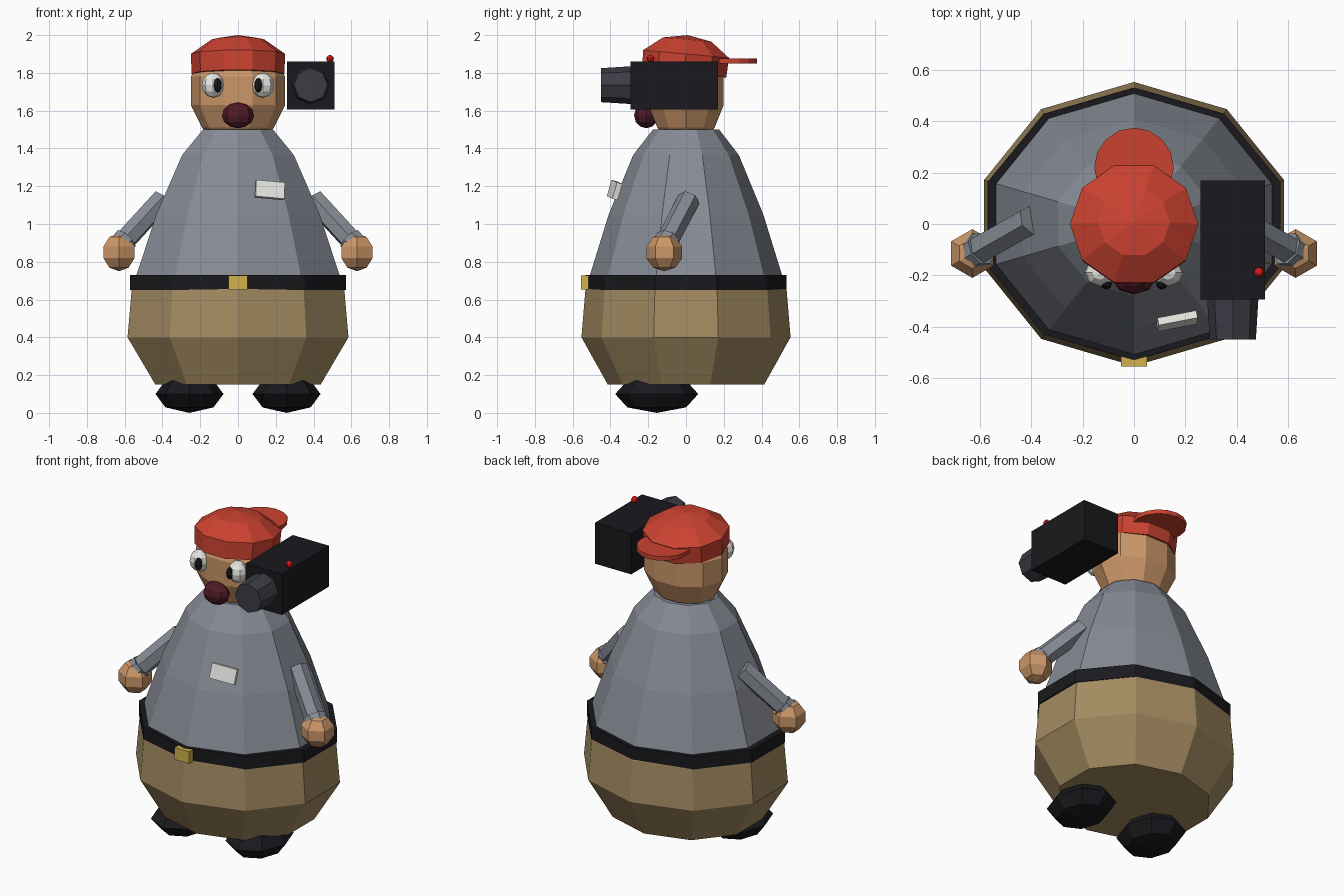
import bpy, bmesh
from math import sin, cos, pi
from mathutils import Vector, Matrix, Euler

if "Cube" in bpy.data.objects:
    bpy.data.objects.remove(bpy.data.objects["Cube"])

COLOURS = {
    "shirt_grey": (0.24, 0.26, 0.30), "khaki": (0.37, 0.26, 0.12), "black": (0.010, 0.010, 0.013),
    "gold": (0.65, 0.45, 0.07), "skin": (0.60, 0.31, 0.14), "red": (0.60, 0.055, 0.03),
    "white": (0.8, 0.8, 0.76), "maroon": (0.08, 0.01, 0.02), "lens_grey": (0.045, 0.045, 0.06),
    "lamp_red": (0.7, 0.01, 0.01),
}
MATS = {}
for key, rgb in COLOURS.items():
    MATS[key] = bpy.data.materials.new(key)
    MATS[key].diffuse_color = (*rgb, 1)


def finish(name, bm, colour):
    bmesh.ops.recalc_face_normals(bm, faces=bm.faces)
    mesh = bpy.data.meshes.new(name)
    bm.to_mesh(mesh)
    bm.free()
    mesh.materials.append(MATS[colour])
    ob = bpy.data.objects.new(name, mesh)
    bpy.context.collection.objects.link(ob)
    return ob


def lathe(name, profile, colour, ratio=0.9, sides=10, phase=pi / 2):
    """Stack of elliptical rings (x radius, z), capped at both ends."""
    bm = bmesh.new()
    rings = []
    for r, z in profile:
        angles = [phase + 2 * pi * i / sides for i in range(sides)]
        rings.append([bm.verts.new((r * cos(a), r * ratio * sin(a), z)) for a in angles])
    for low, high in zip(rings, rings[1:]):
        for i in range(sides):
            j = (i + 1) % sides
            bm.faces.new((low[i], low[j], high[j], high[i]))
    bm.faces.new(rings[0])
    bm.faces.new(rings[-1])
    return finish(name, bm, colour)


def ball(name, loc, radii, colour, seg=8, rings=6, rot=(0, 0, 0)):
    bm = bmesh.new()
    mat = Matrix.LocRotScale(Vector(loc), Euler(rot), Vector(radii))
    bmesh.ops.create_uvsphere(bm, u_segments=seg, v_segments=rings, radius=1, matrix=mat)
    return finish(name, bm, colour)


def box(name, loc, size, colour, rot=(0, 0, 0)):
    bm = bmesh.new()
    mat = Matrix.LocRotScale(Vector(loc), Euler(rot), Vector(size))
    bmesh.ops.create_cube(bm, size=1, matrix=mat)
    return finish(name, bm, colour)


def tube(name, a, b, r1, r2, colour, sides):
    """Capped cone from point a to point b."""
    a, b = Vector(a), Vector(b)
    bm = bmesh.new()
    turn = (b - a).to_track_quat('Z', 'Y').to_matrix().to_4x4()
    bmesh.ops.create_cone(bm, cap_ends=True, segments=sides, radius1=r1, radius2=r2,
                          depth=(b - a).length, matrix=Matrix.Translation((a + b) / 2) @ turn)
    return finish(name, bm, colour)


# Body
lathe("trousers", [(0.46, 0.15), (0.615, 0.40), (0.592, 0.65), (0.57, 0.72)], "khaki")
lathe("belt", [(0.60, 0.65), (0.60, 0.73)], "black", 0.885)
box("belt_buckle", (0, -0.535, 0.69), (0.10, 0.04, 0.075), "gold")
lathe("shirt", [(0.57, 0.70), (0.565, 0.73), (0.455, 1.05), (0.311, 1.365), (0.195, 1.50)], "shirt_grey")
box("chest_badge", (0.168, -0.378, 1.18), (0.155, 0.03, 0.09), "white", (-0.27, 0.09, 0.19))

# Head
lathe("head", [(0.17, 1.49), (0.19, 1.51), (0.25, 1.63), (0.25, 1.78), (0.19, 1.89)],
      "skin", 0.84, phase=0)
ball("mouth", (0, -0.21, 1.575), (0.085, 0.065, 0.068), "maroon")

# Cap, tilted back, with the peak behind
cap = lathe("cap", [(0.245, -0.105), (0.25, 0), (0.14, 0.077), (0.002, 0.10)], "red", 0.96, phase=0)
cap.location = (0, 0, 1.90)
cap.rotation_euler = (-0.09, 0, 0)
tube("cap_peak", (0, 0.22, 1.85), (0, 0.22, 1.876), 0.155, 0.155, "red", 16)

# Paired parts
for s, side in ((-1, "left"), (1, "right")):
    ball(side + "_eye", (s * 0.132, -0.19, 1.735), (0.06, 0.055, 0.066), "white")
    ball(side + "_pupil", (s * 0.108, -0.234, 1.735), (0.022, 0.022, 0.038), "black")
    shoulder, wrist = Vector((s * 0.40, 0.015, 1.13)), Vector((s * 0.62, -0.11, 0.89))
    tube(side + "_sleeve", shoulder, wrist, 0.06, 0.06, "shirt_grey", 6)
    tube(side + "_cuff", shoulder.lerp(wrist, 0.88), wrist, 0.068, 0.068, "shirt_grey", 8)
    ball(side + "_hand", (s * 0.63, -0.115, 0.85), (0.10, 0.10, 0.10), "skin", 6, 5)
    ball(side + "_shoe", (s * 0.257, -0.155, 0.10), (0.18, 0.22, 0.10), "black", 8, 4)

# Shoulder camera
box("camera_body", (0.385, -0.0625, 1.7325), (0.25, 0.465, 0.255), "black")
tube("camera_lens", (0.385, -0.29, 1.735), (0.385, -0.45, 1.735), 0.10, 0.09, "lens_grey", 8)
ball("camera_lamp", (0.487, -0.188, 1.875), (0.02, 0.02, 0.02), "lamp_red")

for m in bpy.data.materials:
    if m.users and not m.is_grease_pencil:
        m.use_nodes = True
        m.node_tree.nodes["Principled BSDF"].inputs["Base Color"].default_value = m.diffuse_color
